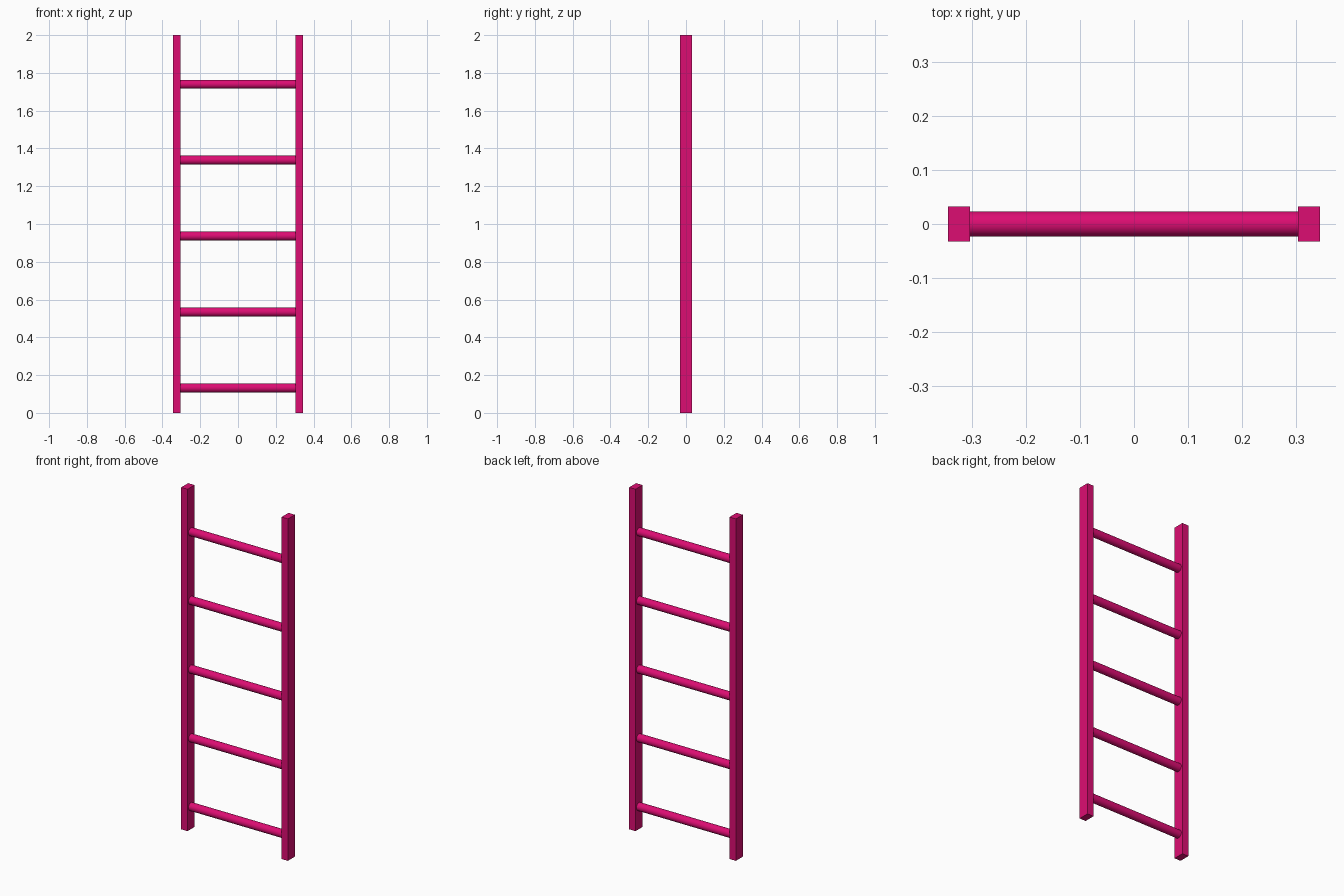
import bpy
from math import pi

cube = bpy.data.objects.get("Cube")
if cube:
    bpy.data.objects.remove(cube, do_unlink=True)

HEIGHT = 2.0
RAIL_X, RAIL_W, RAIL_D = 0.3245, 0.041, 0.064
RUNG_R, RUNG_COUNT, FIRST_RUNG, RUNG_STEP = 0.0235, 5, 0.132, 0.402

# Single painted colour
pink = bpy.data.materials.new("magenta_paint")
pink.use_nodes = True
colour = (0.72, 0.004, 0.17, 1)
pink.diffuse_color = colour
pink.node_tree.nodes["Principled BSDF"].inputs["Base Color"].default_value = colour


def finish(name):
    obj = bpy.context.object
    obj.name = name
    obj.data.materials.append(pink)
    return obj


# Square side rails
for side, sign in (("left", 1), ("right", -1)):
    bpy.ops.mesh.primitive_cube_add(size=1, location=(sign * RAIL_X, 0, HEIGHT / 2))
    rail = finish(side + "_rail")
    rail.scale = (RAIL_W, RAIL_D, HEIGHT)
    bpy.ops.object.transform_apply(location=False, rotation=False, scale=True)

# Round rungs, ending at the inner faces of the rails
for i in range(RUNG_COUNT):
    bpy.ops.mesh.primitive_cylinder_add(
        vertices=32, radius=RUNG_R, depth=2 * RAIL_X - RAIL_W,
        location=(0, 0, FIRST_RUNG + i * RUNG_STEP), rotation=(0, pi / 2, 0))
    finish(f"rung_{i + 1}")
    bpy.ops.object.shade_smooth_by_angle()
